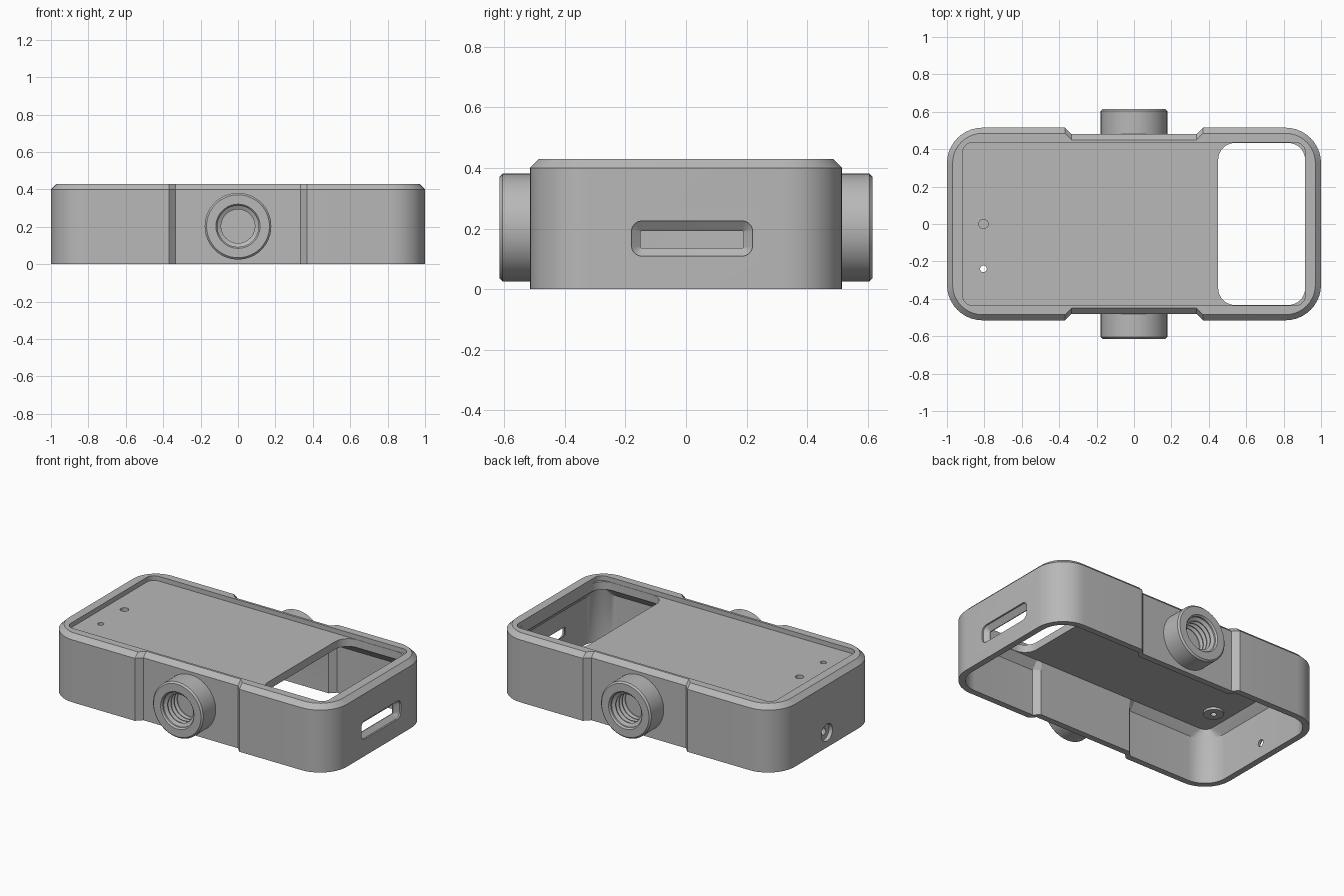
import bpy, bmesh
from math import sin, cos, pi, radians

cube = bpy.data.objects.get("Cube")
if cube:
    bpy.data.objects.remove(cube, do_unlink=True)

grey = bpy.data.materials.new("satin grey")
grey.use_nodes = True
COLOR = (0.48, 0.48, 0.48, 1)
grey.diffuse_color = COLOR
grey.node_tree.nodes["Principled BSDF"].inputs["Base Color"].default_value = COLOR


def loft(name, rings, closed=False):
    """Skin a list of equal-length rings; cap the ends or join them in a loop."""
    bm = bmesh.new()
    loops = [[bm.verts.new(p) for p in ring] for ring in rings]
    n = len(loops[0])
    pairs = list(zip(loops, loops[1:]))
    if closed:
        pairs.append((loops[-1], loops[0]))
    else:
        bm.faces.new(loops[0])
        bm.faces.new(loops[-1])
    for a, b in pairs:
        for i in range(n):
            j = (i + 1) % n
            bm.faces.new((a[i], a[j], b[j], b[i]))
    bmesh.ops.recalc_face_normals(bm, faces=bm.faces[:])
    mesh = bpy.data.meshes.new(name)
    bm.to_mesh(mesh)
    bm.free()
    mesh.materials.append(grey)
    obj = bpy.data.objects.new(name, mesh)
    bpy.context.collection.objects.link(obj)
    return obj


def rounded(hx, hy, r, notch=None, seg=10):
    """Rounded rectangle; notch insets the middle of both long sides."""
    pts = []
    for q, (sx, sy) in enumerate([(1, 1), (-1, 1), (-1, -1), (1, -1)]):
        for k in range(seg + 1):
            a = (q + k / seg) * pi / 2
            pts.append((sx * (hx - r) + r * cos(a), sy * (hy - r) + r * sin(a)))
        if notch is not None and q in (0, 2):
            side = [(0.37, hy), (0.335, hy - notch), (-0.335, hy - notch), (-0.37, hy)]
            pts += [(sy * x, sy * y) for x, y in side]
    return pts


def circle(r, n=48):
    return [(r * cos(2 * pi * i / n), r * sin(2 * pi * i / n)) for i in range(n)]


def level(pts, z, x=0, y=0):
    return [(x + px, y + py, z) for px, py in pts]


def across_x(pts, x, y, z):
    return [(x, y + a, z + b) for a, b in pts]


def cut(target, cutter):
    mod = target.modifiers.new("cut", "BOOLEAN")
    mod.operation = "DIFFERENCE"
    mod.solver = "EXACT"
    mod.object = cutter
    bpy.context.view_layer.objects.active = target
    bpy.ops.object.modifier_apply(modifier=mod.name)
    bpy.data.objects.remove(cutter, do_unlink=True)


def shell_ring(inset, z):
    return level(rounded(1 - inset, 0.515 - inset, 0.19 - inset, 0.035), z)


def lip_ring(z):
    return level(rounded(0.915, 0.435, 0.05, 0), z)


# Outer frame: waisted wall, chamfered rim, inner lip, open underside
frame = loft("frame", [
    shell_ring(0, 0), shell_ring(0, 0.4), shell_ring(0.03, 0.43),
    lip_ring(0.43), lip_ring(0.35),
    shell_ring(0.04, 0.3), shell_ring(0.04, 0)], closed=True)

# Flared slot in the +x end
cut(frame, loft("slot_cutter", [
    across_x(rounded(0.2, 0.058, 0.035), 1.02, 0.02, 0.167),
    across_x(rounded(0.2, 0.058, 0.035), 0.99, 0.02, 0.167),
    across_x(rounded(0.17, 0.028, 0.004), 0.965, 0.02, 0.164),
    across_x(rounded(0.17, 0.028, 0.004), 0.9, 0.02, 0.164)]))

# Counterbored screw hole in the -x end
cut(frame, loft("screw_hole_cutter", [
    across_x(circle(r), x, 0, 0.095)
    for r, x in [(0.055, -1.02), (0.055, -0.975), (0.022, -0.975), (0.022, -0.9)]]))

# Deck with its large window and two small holes
deck = loft("deck", [level(rounded(0.92, 0.44, 0.05), z) for z in (0.35, 0.4)])
window = rounded(0.2325, 0.433, 0.09)
cut(deck, loft("window_cutter", [level(window, z, 0.6825) for z in (0.3, 0.45)]))
# Clear the deck strip left between window and wall on the straight sides
cut(deck, loft("pin_hole_cutter",
               [level(circle(0.025), z, -0.805, 0) for z in (0.37, 0.45)]))
cut(deck, loft("through_hole_cutter",
               [level(circle(0.018), z, -0.805, -0.24) for z in (0.3, 0.45)]))

# Collar under the through hole
collar = loft("hole_collar", [
    level(circle(r), z, -0.805, -0.24)
    for r, z in [(0.018, 0.352), (0.018, 0.335), (0.06, 0.335), (0.06, 0.352)]], closed=True)

# Threaded bosses on both long sides
profile = [(0.125, 0.46), (0.168, 0.46), (0.178, 0.47), (0.178, 0.605),
           (0.168, 0.615), (0.118, 0.615), (0.11, 0.605)]
for i in range(4):
    y = 0.595 - i * 0.032
    profile += [(0.11, y), (0.09, y - 0.011), (0.09, y - 0.016), (0.11, y - 0.027)]
bosses = []
for name, s in (("front_boss", -1), ("back_boss", 1)):
    bosses.append(loft(name, [[(a, s * y, 0.203 + b) for a, b in circle(r, 64)]
                              for r, y in profile], closed=True))

# Smooth curved walls, keep the edges crisp
bpy.ops.object.select_all(action="DESELECT")
for obj in [frame, deck, collar] + bosses:
    obj.select_set(True)
    bpy.context.view_layer.objects.active = obj
bpy.ops.object.shade_smooth_by_angle(angle=radians(25))
